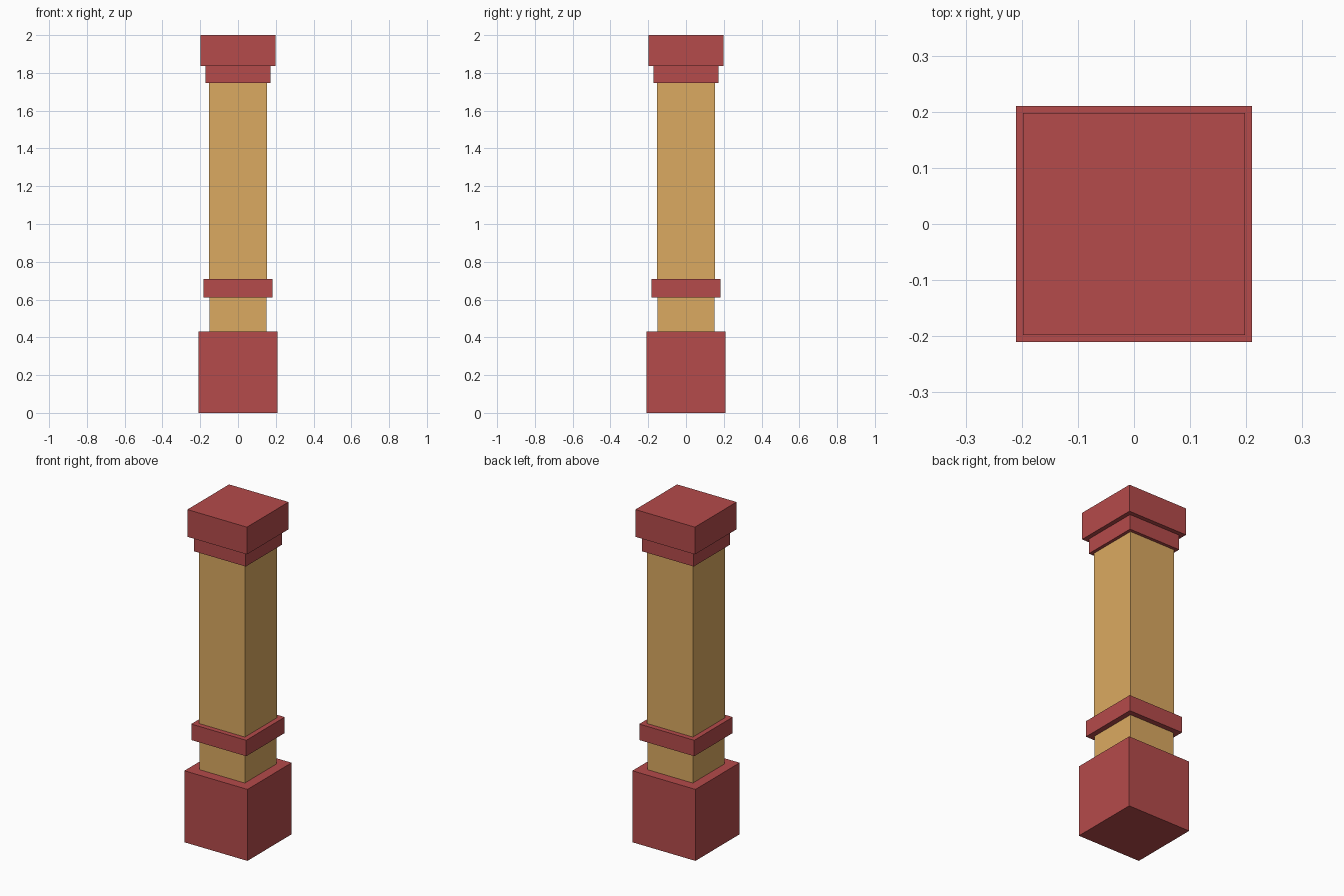
import bpy
import bmesh

if "Cube" in bpy.data.objects:
    bpy.data.objects.remove(bpy.data.objects["Cube"])


def material(name, color):
    mat = bpy.data.materials.new(name)
    mat.diffuse_color = color
    mat.use_nodes = True
    mat.node_tree.nodes["Principled BSDF"].inputs["Base Color"].default_value = mat.diffuse_color
    return mat


def block(name, half, z0, z1, mat):
    """Square block of half-width `half` between heights z0 and z1."""
    bm = bmesh.new()
    bmesh.ops.create_cube(bm, size=1)
    bmesh.ops.scale(bm, vec=(2 * half, 2 * half, z1 - z0), verts=bm.verts)
    bmesh.ops.translate(bm, vec=(0, 0, (z0 + z1) / 2), verts=bm.verts)
    mesh = bpy.data.meshes.new(name)
    bm.to_mesh(mesh)
    bm.free()
    mesh.materials.append(mat)
    obj = bpy.data.objects.new(name, mesh)
    bpy.context.collection.objects.link(obj)
    return obj


red = material("red_trim", (0.46, 0.07, 0.07, 1))
tan = material("tan_shaft", (0.71, 0.40, 0.12, 1))

# Pillar stacked from the ground up
block("base", 0.21, 0.0, 0.43, red)
block("lower_shaft", 0.151, 0.43, 0.612, tan)
block("band", 0.183, 0.612, 0.708, red)
block("upper_shaft", 0.153, 0.708, 1.746, tan)
block("cap_neck", 0.172, 1.746, 1.836, red)
block("cap", 0.198, 1.836, 2.0, red)
